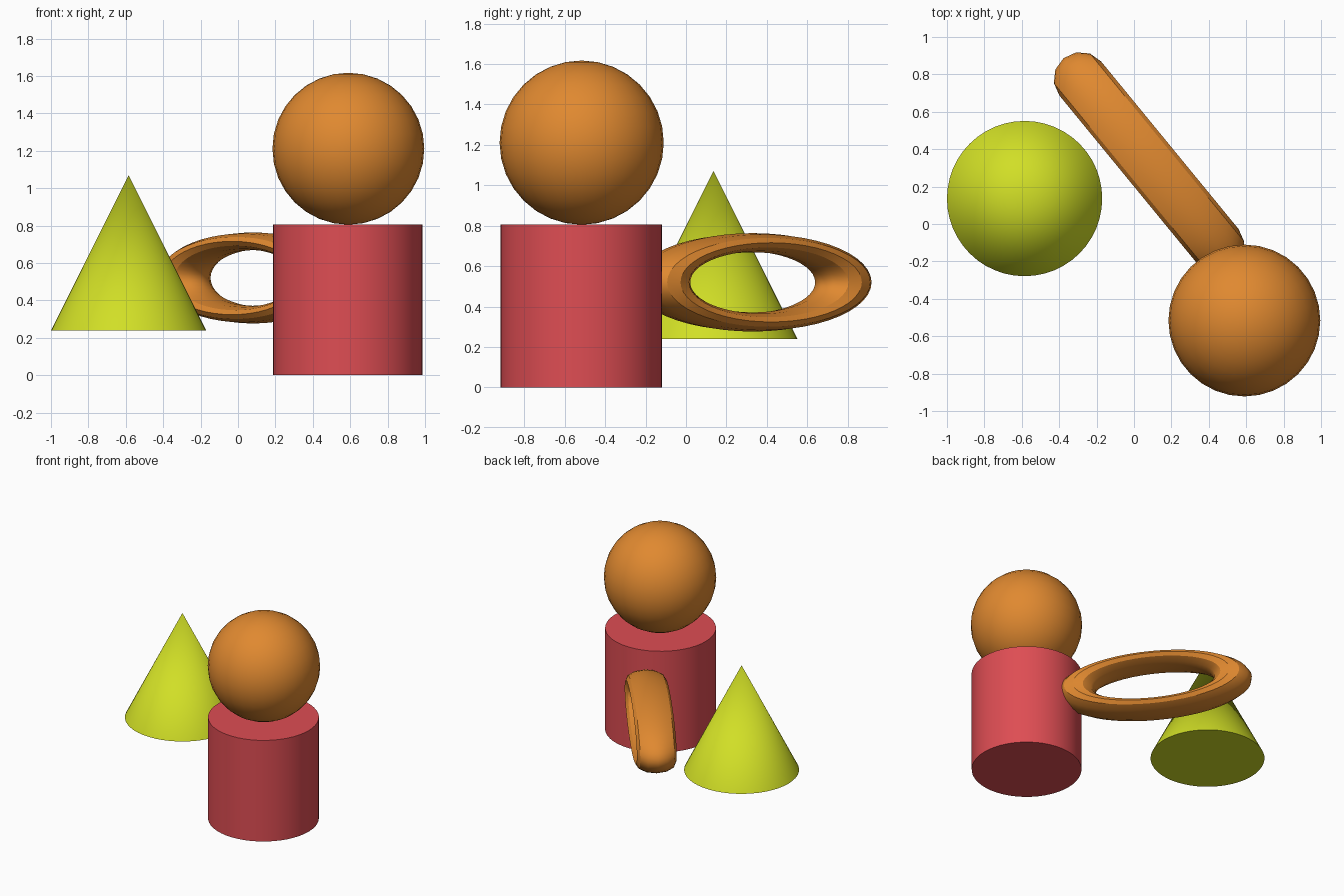
import bpy, math
from math import sin, cos, pi

if "Cube" in bpy.data.objects:
    bpy.data.objects.remove(bpy.data.objects["Cube"])


def material(name, rgb):
    m = bpy.data.materials.new(name)
    lin = [((c / 255 + 0.055) / 1.055) ** 2.4 for c in rgb]
    m.diffuse_color = (*lin, 1)
    m.use_nodes = True
    m.node_tree.nodes["Principled BSDF"].inputs["Base Color"].default_value = m.diffuse_color
    return m


orange = material("orange", (224, 137, 48))
red = material("red", (222, 77, 83))
lime = material("lime yellow", (209, 223, 38))


def finish(name, mat):
    ob = bpy.context.object
    ob.name = name
    ob.data.materials.append(mat)
    bpy.ops.object.shade_smooth_by_angle(angle=math.radians(30))


# Pedestal cylinder
bpy.ops.mesh.primitive_cylinder_add(vertices=48, radius=0.4, depth=0.805,
                                    location=(0.587, -0.518, 0.4025))
finish("pedestal", red)

# Ball on the pedestal
bpy.ops.mesh.primitive_uv_sphere_add(segments=32, ring_count=16, radius=0.406,
                                     location=(0.59, -0.516, 1.211))
finish("ball", orange)

# Floating cone
bpy.ops.mesh.primitive_cone_add(vertices=48, radius1=0.415, radius2=0, depth=0.83,
                                location=(-0.585, 0.136, 0.655))
finish("cone", lime)

# Upright ring, squashed vertically and turned about z
R, r, t, squash = 0.58, 0.14, 0.144, 0.338
N, M = 48, 12
ux, uy = -0.634, 0.773
verts, faces = [], []
for i in range(N):
    a = 2 * pi * i / N
    for j in range(M):
        b = 2 * pi * j / M
        d = R + r * cos(b)
        u, n, z = d * cos(a), t * sin(b), d * sin(a) * squash
        verts.append((0.08 + u * ux + n * uy, 0.33 + u * uy - n * ux, 0.52 + z))
        i2, j2 = (i + 1) % N, (j + 1) % M
        faces.append((i * M + j, i * M + j2, i2 * M + j2, i2 * M + j))
mesh = bpy.data.meshes.new("ring")
mesh.from_pydata(verts, [], faces)
ring = bpy.data.objects.new("ring", mesh)
bpy.context.collection.objects.link(ring)
bpy.ops.object.select_all(action='DESELECT')
ring.select_set(True)
bpy.context.view_layer.objects.active = ring
bpy.ops.object.mode_set(mode='EDIT')
bpy.ops.mesh.select_all(action='SELECT')
bpy.ops.mesh.normals_make_consistent(inside=False)
bpy.ops.object.mode_set(mode='OBJECT')
finish("ring", orange)
